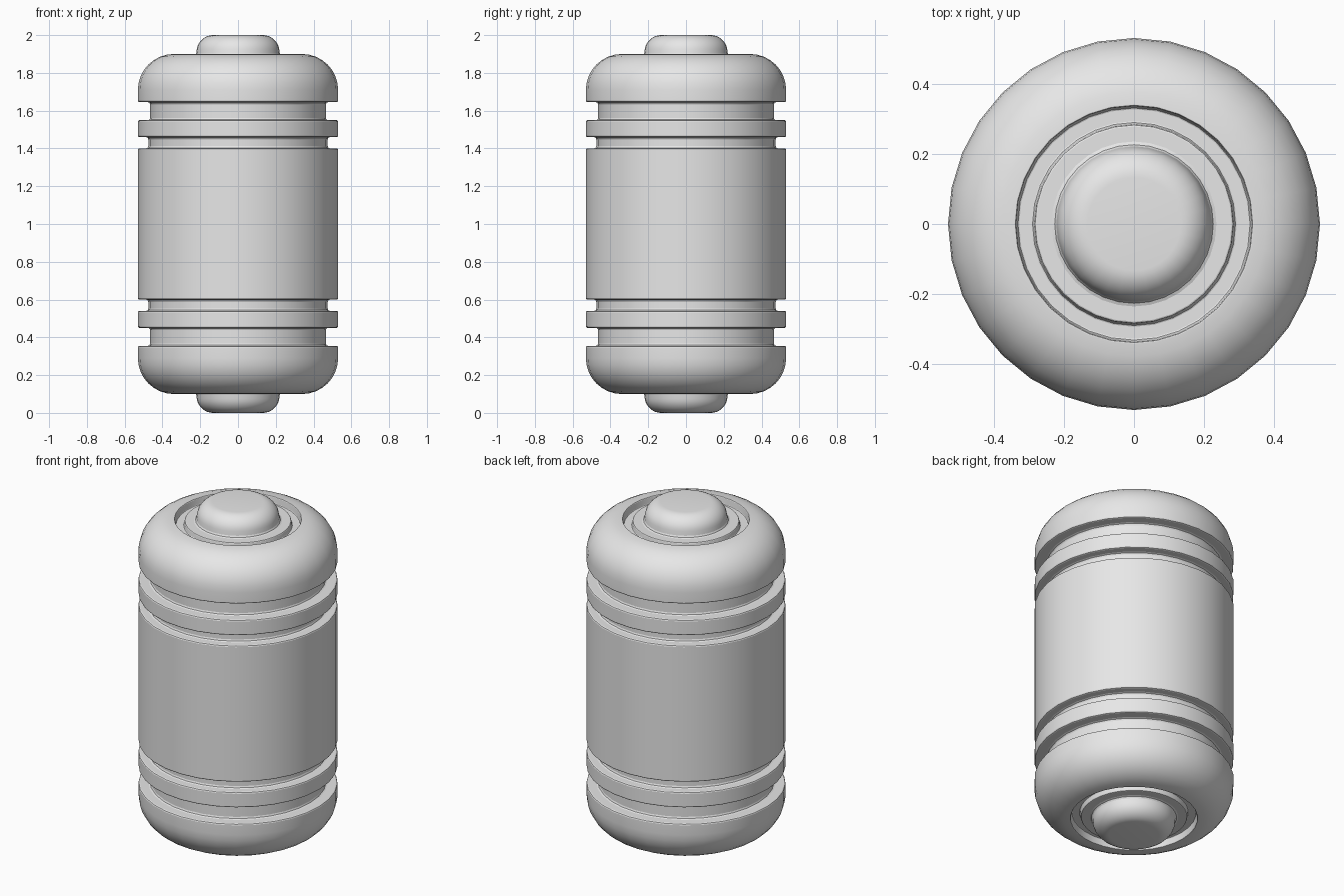
import bpy
import bmesh
import math
from mathutils import Vector

SEGMENTS = 32
HEIGHT = 2.0

cube = bpy.data.objects.get("Cube")
if cube:
    bpy.data.objects.remove(cube, do_unlink=True)

grey = bpy.data.materials.new("plain_grey")
grey.use_nodes = True
colour = (0.8, 0.8, 0.8, 1)
grey.diffuse_color = colour
grey.node_tree.nodes["Principled BSDF"].inputs["Base Color"].default_value = colour


def rounded(profile):
    """Round each (radius, z, size) corner of a profile with an arc."""
    points = []
    for i, (r, z, size) in enumerate(profile):
        corner = Vector((r, z))
        if size == 0:
            points.append(corner)
            continue
        before = (Vector(profile[i - 1][:2]) - corner).normalized() * size
        after = (Vector(profile[i + 1][:2]) - corner).normalized() * size
        steps = 8 if size > 0.05 else 2
        for k in range(steps + 1):
            t = math.pi / 2 * k / steps
            points.append(corner + before * (1 - math.sin(t)) + after * (1 - math.cos(t)))
    return points


def lathe(name, points):
    """Turn a profile, listed from bottom to top, around the z axis."""
    bm = bmesh.new()
    rings = []
    for r, z in points:
        angles = [math.tau * s / SEGMENTS for s in range(SEGMENTS)]
        rings.append([bm.verts.new((r * math.cos(a), r * math.sin(a), z)) for a in angles])
    for low, high in zip(rings, rings[1:]):
        for s in range(SEGMENTS):
            n = (s + 1) % SEGMENTS
            bm.faces.new((low[s], low[n], high[n], high[s]))
    bmesh.ops.remove_doubles(bm, verts=bm.verts, dist=0.0001)
    mesh = bpy.data.meshes.new(name)
    bm.to_mesh(mesh)
    bm.free()
    mesh.materials.append(grey)
    obj = bpy.data.objects.new(name, mesh)
    bpy.context.collection.objects.link(obj)
    bpy.ops.object.select_all(action="DESELECT")
    obj.select_set(True)
    bpy.context.view_layer.objects.active = obj
    bpy.ops.object.shade_smooth_by_angle(angle=math.radians(20))
    return obj


def flipped(points):
    return [Vector((p.x, HEIGHT - p.y)) for p in reversed(points)]


R = 0.53         # outer radius
NARROW = 0.475   # floor of the narrow groove
WIDE = 0.465     # floor of the wide groove
EDGE = 0.008

# Upper half of the barrel, up to the middle of the narrow groove
barrel_top = rounded([
    (R, 1.0, 0), (R, 1.4, EDGE), (NARROW, 1.4, 0.012), (NARROW, 1.43, 0)])
lathe("barrel", flipped(barrel_top)[:-1] + barrel_top)

# Raised band with the grooves on either side
band = rounded([
    (NARROW, 1.43, 0), (NARROW, 1.46, 0.012), (R, 1.46, EDGE),
    (R, 1.55, EDGE), (WIDE, 1.55, 0.012), (WIDE, 1.6, 0)])

# Domed cap with a ring groove in its end
cap = rounded([
    (WIDE, 1.6, 0), (WIDE, 1.645, 0.012), (R, 1.645, EDGE),
    (R, 1.9, 0.19), (0.337, 1.9, 0.005), (0.332, 1.86, 0.005),
    (0.288, 1.86, 0.005), (0.283, 1.89, 0.005), (0.25, 1.89, 0)])

# Rounded end knob
knob = rounded([
    (0.25, 1.89, 0), (0.223, 1.89, 0.012), (0.208, HEIGHT, 0.075), (0, HEIGHT, 0)])

for part, points in (("band", band), ("cap", cap), ("knob", knob)):
    lathe("upper_" + part, points)
    lathe("lower_" + part, flipped(points))
